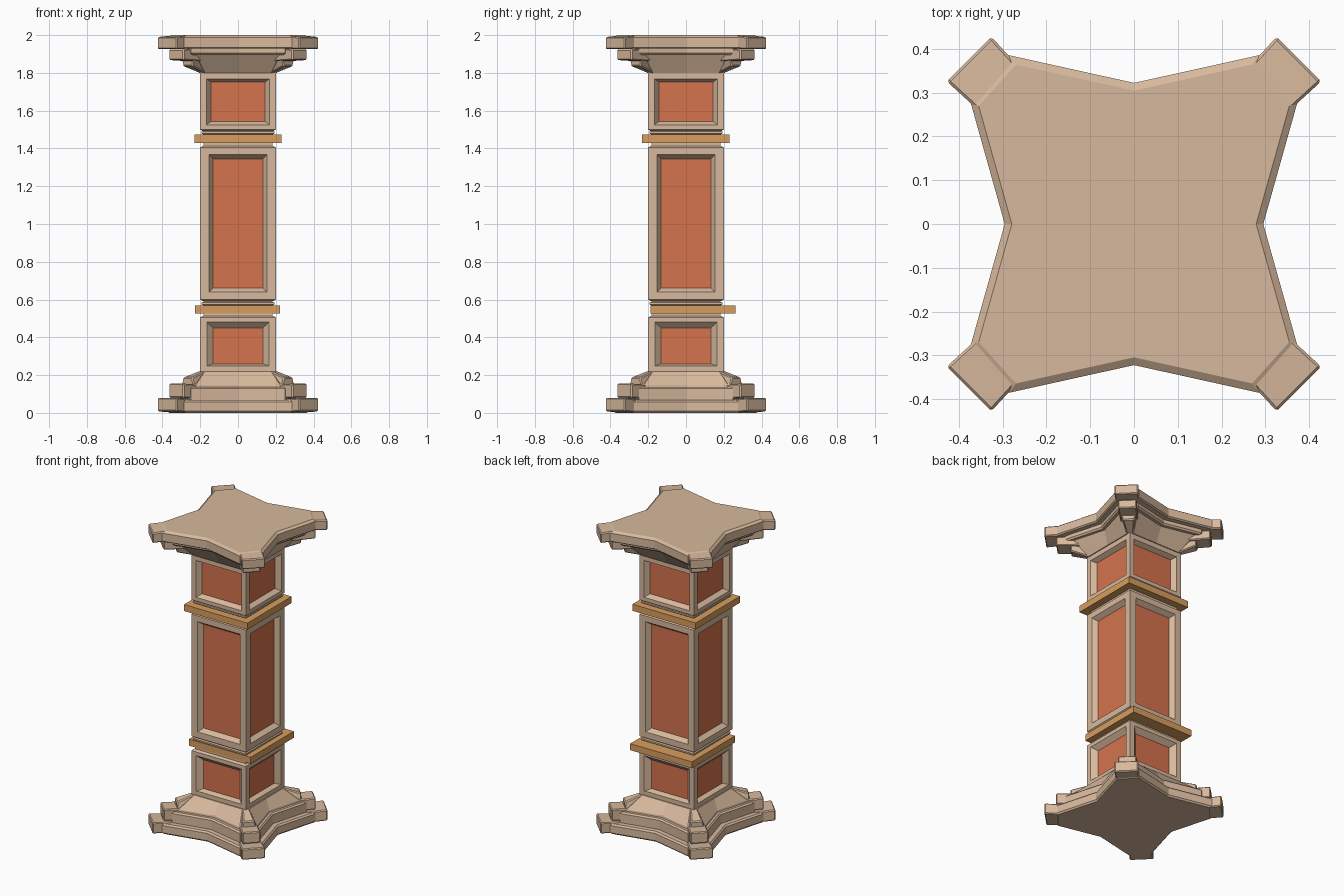
import bpy, bmesh, math
from mathutils import Vector, Matrix

cube = bpy.data.objects.get("Cube")
if cube:
    bpy.data.objects.remove(cube, do_unlink=True)


def material(name, srgb):
    col = tuple(c ** 2.2 for c in srgb) + (1.0,)
    m = bpy.data.materials.new(name)
    m.use_nodes = True
    m.diffuse_color = col
    m.node_tree.nodes["Principled BSDF"].inputs["Base Color"].default_value = col
    return m


STONE = material("beige stone", (0.84, 0.72, 0.61))
RED = material("terracotta red", (0.83, 0.45, 0.31))
GOLD = material("ochre band", (0.84, 0.61, 0.37))


def finish(name, bm, *mats):
    bmesh.ops.remove_doubles(bm, verts=bm.verts, dist=0.0005)
    bmesh.ops.recalc_face_normals(bm, faces=bm.faces)
    mesh = bpy.data.meshes.new(name)
    bm.to_mesh(mesh)
    bm.free()
    for m in mats:
        mesh.materials.append(m)
    ob = bpy.data.objects.new(name, mesh)
    bpy.context.collection.objects.link(ob)
    return ob


def loft(name, rings, mat):
    """Closed solid through rings of equal point count."""
    bm = bmesh.new()
    loops = [[bm.verts.new(p) for p in ring] for ring in rings]
    n = len(loops[0])
    for a, b in zip(loops, loops[1:]):
        for i in range(n):
            j = (i + 1) % n
            bm.faces.new((a[i], a[j], b[j], b[i]))
    bm.faces.new(loops[0])
    bm.faces.new(loops[-1])
    return finish(name, bm, mat)


def plan(quarter, s, z):
    """Mirror four points of one quarter into a full outline."""
    mx, my, (ax, ay), (bx, by) = quarter
    pts = [(mx, 0), (ax, ay), (bx, by), (0, my), (-bx, by), (-ax, ay),
           (-mx, 0), (-ax, -ay), (-bx, -by), (0, -my), (bx, -by), (ax, -ay)]
    return [(x * s, y * s, z) for x, y in pts]


STAR = (0.295, 0.322, (0.375, 0.285), (0.285, 0.385))
SHAFT = (0.2, 0.2, (0.2, 0.17), (0.17, 0.2))


def rect(h, z, cx=0, cy=0):
    return [(cx + sx * h, cy + sy * h, z) for sx, sy in
            ((-1, -1), (1, -1), (1, 1), (-1, 1))]


# Stepped star-shaped slabs and sloping coves
loft("base_slab", [plan(STAR, 0.97, 0), plan(STAR, 1, 0.01), plan(STAR, 1, 0.058),
                   plan(STAR, 0.97, 0.068)], STONE)
loft("base_step", [plan(STAR, 0.87, 0.06), plan(STAR, 0.87, 0.128),
                   plan(STAR, 0.84, 0.137)], STONE)
loft("base_slope", [plan(STAR, 0.79, 0.13), plan(STAR, 0.78, 0.148),
                    plan(SHAFT, 1.03, 0.22)], STONE)
loft("cap_slab", [plan(STAR, 0.945, 2), plan(STAR, 1, 1.988), plan(STAR, 1, 1.935),
                  plan(STAR, 0.97, 1.928)], STONE)
loft("cap_step", [plan(STAR, 0.87, 1.94), plan(STAR, 0.87, 1.905),
                  plan(STAR, 0.84, 1.895)], STONE)
loft("cap_cove", [plan(STAR, 0.79, 1.91), plan(STAR, 0.78, 1.895),
                  plan(SHAFT, 1.03, 1.8)], STONE)


def corner_blocks(name, inner, outer):
    """Four diagonal blocks; each end is radius, low half width, high half width, low z, high z."""
    for k, side in enumerate(("back_left", "back_right", "front_right", "front_left")):
        rot = Matrix.Rotation(math.radians(45 + 90 * k), 3, 'Z')
        rings = []
        for r, wl, wh, lo, hi in (inner, outer):
            ring = [(r, -wl, lo), (r, wl, lo), (r, wh, hi), (r, -wh, hi)]
            rings.append([rot @ Vector(p) for p in ring])
        ob = loft(f"{name}_{side}", rings, STONE)
        bev = ob.modifiers.new("edge", 'BEVEL')
        bev.width = 0.006
        bev.segments = 1


corner_blocks("base_foot", (0.40, .066, .066, 0.0, 0.07), (0.532, .072, .072, 0.008, 0.08))
corner_blocks("base_mid", (0.30, .055, .055, 0.07, 0.15), (0.463, .055, .055, 0.08, 0.155))
corner_blocks("base_wedge", (0.27, .05, .02, 0.13, 0.222), (0.378, .048, .035, 0.14, 0.187))
corner_blocks("cap_ear", (0.40, .066, .066, 1.93, 2.0), (0.532, .072, .072, 1.925, 1.99))
corner_blocks("cap_mid", (0.30, .055, .055, 1.86, 1.93), (0.463, .055, .055, 1.868, 1.925))
corner_blocks("cap_wedge", (0.27, .02, .05, 1.80, 1.90), (0.378, .035, .048, 1.835, 1.88))


def panel_section(name, z0, z1, opening, inner, depth=0.03):
    """Square shaft block with a sunken red panel on each side."""
    bm = bmesh.new()
    for k in range(4):
        rot = Matrix.Rotation(math.radians(90 * k), 3, 'Z')
        rings = []
        for h, lo, hi, y in ((0.2, z0, z1, 0.2), (*opening, 0.2), (*inner, 0.2 - depth)):
            rings.append([bm.verts.new(rot @ Vector(p)) for p in
                          ((-h, -y, lo), (h, -y, lo), (h, -y, hi), (-h, -y, hi))])
        for a, b in zip(rings, rings[1:]):
            for i in range(4):
                j = (i + 1) % 4
                bm.faces.new((a[i], a[j], b[j], b[i]))
        bm.faces.new(rings[-1]).material_index = 1
    # chamfered ends
    for z, d in ((z0, -0.008), (z1, 0.008)):
        a = [bm.verts.new(p) for p in rect(0.2, z)]
        b = [bm.verts.new(p) for p in rect(0.188, z + d)]
        for i in range(4):
            j = (i + 1) % 4
            bm.faces.new((a[i], a[j], b[j], b[i]))
        bm.faces.new(b)
    return finish(name, bm, STONE, RED)


panel_section("lower_shaft", 0.215, 0.505, (0.165, 0.248, 0.48), (0.132, 0.26, 0.45))
panel_section("middle_shaft", 0.6, 1.405, (0.154, 0.64, 1.367), (0.132, 0.66, 1.345))
panel_section("upper_shaft", 1.5, 1.81, (0.166, 1.525, 1.768), (0.144, 1.543, 1.752))

# Necks and ochre bands between the shaft sections
for name, lo, hi, h, cx, cy, b0, b1 in (
        ("lower", 0.5, 0.605, 0.225, -0.002, 0.038, 0.525, 0.568),
        ("upper", 1.4, 1.505, 0.231, 0.0, -0.002, 1.43, 1.473)):
    loft(f"{name}_neck", [rect(0.182, lo), rect(0.182, hi)], STONE)
    loft(f"{name}_collar", [rect(0.182, b1), rect(0.192, b1 + 0.006), rect(0.192, b1 + 0.016),
                            rect(0.182, b1 + 0.02)], STONE)
    loft(f"{name}_band", [rect(h, b0, cx, cy), rect(h, b1, cx, cy)], GOLD)
